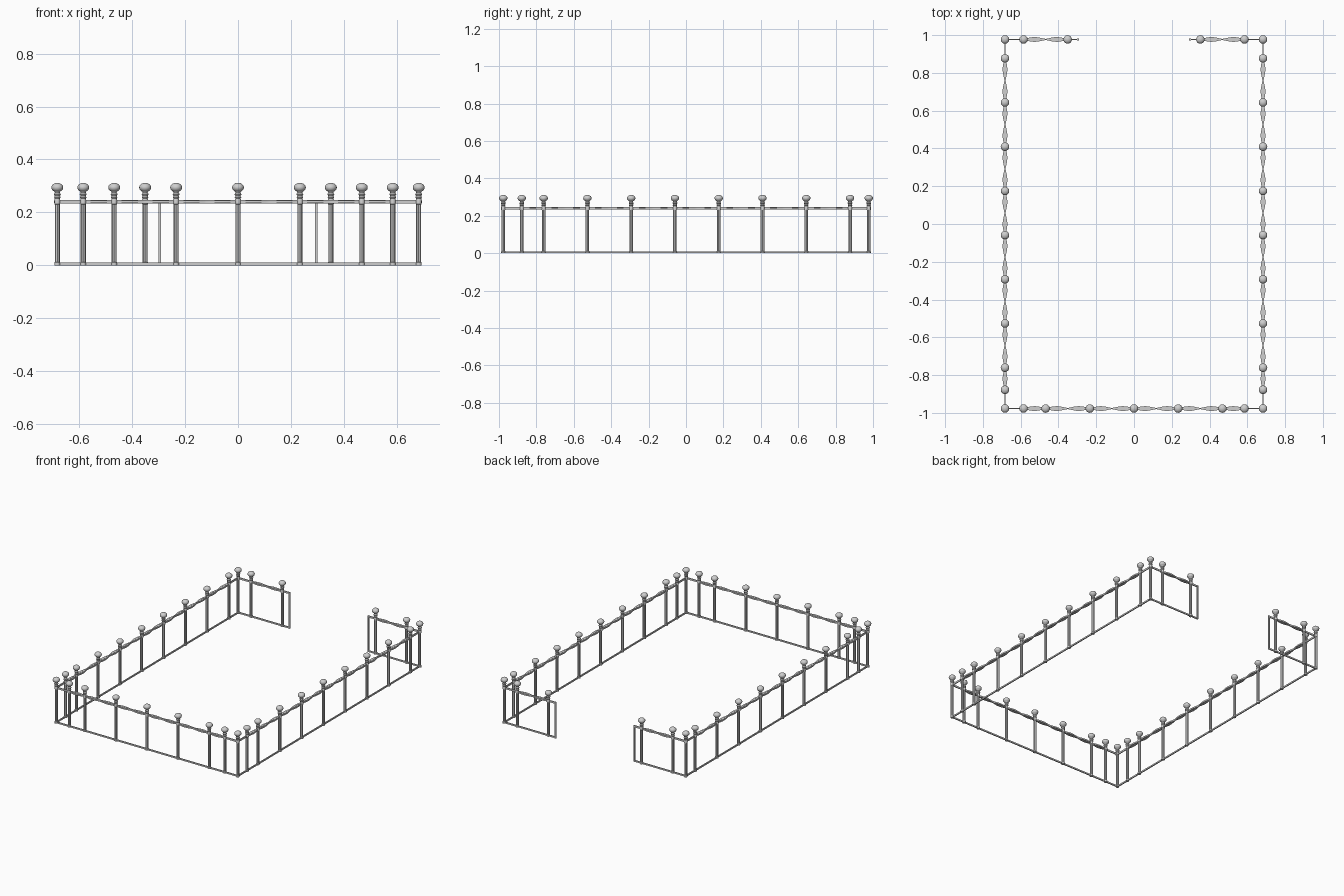
import bpy, bmesh, math
from mathutils import Vector

cube = bpy.data.objects.get("Cube")
if cube:
    bpy.data.objects.remove(cube, do_unlink=True)

# Single metal colour
metal = bpy.data.materials.new("light grey metal")
metal.use_nodes = True
GREY = (0.62, 0.62, 0.62, 1)
metal.diffuse_color = GREY
metal.node_tree.nodes["Principled BSDF"].inputs["Base Color"].default_value = GREY

HX, HY = 0.683, 0.977      # half size of the fenced plot
PITCH = 0.117              # length of one ornament
GAP = 0.296                # half width of the rear opening
RAIL_Z = 0.24


def add_object(name, mesh, location=(0, 0, 0)):
    obj = bpy.data.objects.new(name, mesh)
    obj.location = location
    bpy.context.collection.objects.link(obj)
    return obj


def finish(bm, name, smooth=False):
    bmesh.ops.recalc_face_normals(bm, faces=bm.faces)
    mesh = bpy.data.meshes.new(name)
    bm.to_mesh(mesh)
    bm.free()
    mesh.materials.append(metal)
    if smooth:
        for p in mesh.polygons:
            p.use_smooth = True
        mesh.set_sharp_from_angle(angle=math.radians(50))
    return mesh


def lathe(name, profile, sides=16):
    """Turned shape; the third profile value is the depth of its flutes."""
    bm = bmesh.new()
    rings = []
    for r, z, flute in profile:
        ring = []
        for i in range(sides):
            a = 2 * math.pi * i / sides
            radius = r - flute * (i % 2)
            ring.append(bm.verts.new((radius * math.cos(a), radius * math.sin(a), z)))
        rings.append(ring)
    for a, b in zip(rings, rings[1:]):
        for i in range(sides):
            j = (i + 1) % sides
            bm.faces.new((a[i], a[j], b[j], b[i]))
    bm.faces.new(rings[0])
    bm.faces.new(rings[-1])
    return finish(bm, name, True)


def bar(name, a, b, width, height):
    """Box running from a to b along x, y or z."""
    a, b = Vector(a), Vector(b)
    d = b - a
    size = Vector((width, width, height))
    for k in range(3):
        if abs(d[k]) > 1e-6:
            size[k] = abs(d[k])
    bm = bmesh.new()
    bmesh.ops.create_cube(bm, size=1)
    bmesh.ops.scale(bm, vec=size, verts=bm.verts)
    return add_object(name, finish(bm, name), (a + b) / 2)


def leaf_strip(name, a, b, count, steps=10):
    """Flat rail ornament that swells once per pitch."""
    a, b = Vector(a), Vector(b)
    side = Vector((0, 0, 1)).cross((b - a).normalized())
    bm = bmesh.new()
    rings = []
    for i in range(count * steps + 1):
        t = i / (count * steps)
        half = 0.003 + 0.0095 * math.sin(math.pi * (i % steps) / steps) ** 1.3
        c = a.lerp(b, t)
        rings.append([bm.verts.new(c + side * half * s + Vector((0, 0, h)))
                      for s, h in ((-1, -0.005), (1, -0.005), (1, 0.005), (-1, 0.005))])
    for p, q in zip(rings, rings[1:]):
        for k in range(4):
            m = (k + 1) % 4
            bm.faces.new((p[k], p[m], q[m], q[k]))
    bm.faces.new(rings[0])
    bm.faces.new(rings[-1])
    return add_object(name, finish(bm, name, True))


# Post: foot, fluted shaft, collars and flattened ball
profile = [(0.011, 0, 0), (0.011, 0.01, 0), (0.0095, 0.012, 0.002), (0.0095, 0.23, 0.002),
           (0.011, 0.232, 0), (0.011, 0.248, 0), (0.0095, 0.252, 0), (0.0125, 0.257, 0),
           (0.0095, 0.262, 0), (0.0135, 0.268, 0), (0.0095, 0.274, 0)]
for i in range(2, 12):
    ang = -math.pi / 2 + math.pi * i / 12
    profile.append((0.0225 * math.cos(ang), 0.294 + 0.0175 * math.sin(ang), 0))
profile.append((0.001, 0.3115, 0))
post_mesh = lathe("post", profile)

spots = [(sx * HX, sy * HY) for sx in (-1, 1) for sy in (-1, 1)]
side_ys = [-0.878] + [-0.878 + PITCH * (1 + 2 * i) for i in range(8)]
for s in (-1, 1):
    spots += [(s * HX, y) for y in side_ys]
    spots += [(s * PITCH * k, -HY) for k in (2, 4, 5)]
    spots += [(s * PITCH * k, HY) for k in (3, 5)]
spots.append((0, -HY))
for x, y in spots:
    add_object("post", post_mesh, (x, y, 0))

# Plain top and bottom rails
for label, z, w, h in (("bottom", 0.005, 0.007, 0.01), ("top", RAIL_Z, 0.006, 0.012)):
    bar(f"front_{label}_rail", (-HX, -HY, z), (HX, -HY, z), w, h)
    for s, side in ((-1, "right"), (1, "left")):
        bar(f"{side}_{label}_rail", (s * HX, -HY, z), (s * HX, HY, z), w, h)
        bar(f"rear_{side}_{label}_rail", (s * GAP, HY, z), (s * HX, HY, z), w, h)

# Leaf ornaments on the top rails and bars closing the rear opening
leaf_strip("front_leaf_rail", (-5 * PITCH, -HY, RAIL_Z), (5 * PITCH, -HY, RAIL_Z), 10)
for s, side in ((-1, "right"), (1, "left")):
    leaf_strip(f"{side}_leaf_rail", (s * HX, side_ys[0], RAIL_Z),
               (s * HX, side_ys[-1], RAIL_Z), 15)
    leaf_strip(f"rear_{side}_leaf_rail", (s * 3 * PITCH, HY, RAIL_Z),
               (s * 5 * PITCH, HY, RAIL_Z), 2)
    bar(f"rear_{side}_end_bar", (s * GAP, HY, 0), (s * GAP, HY, RAIL_Z + 0.006), 0.009, 0.1)
